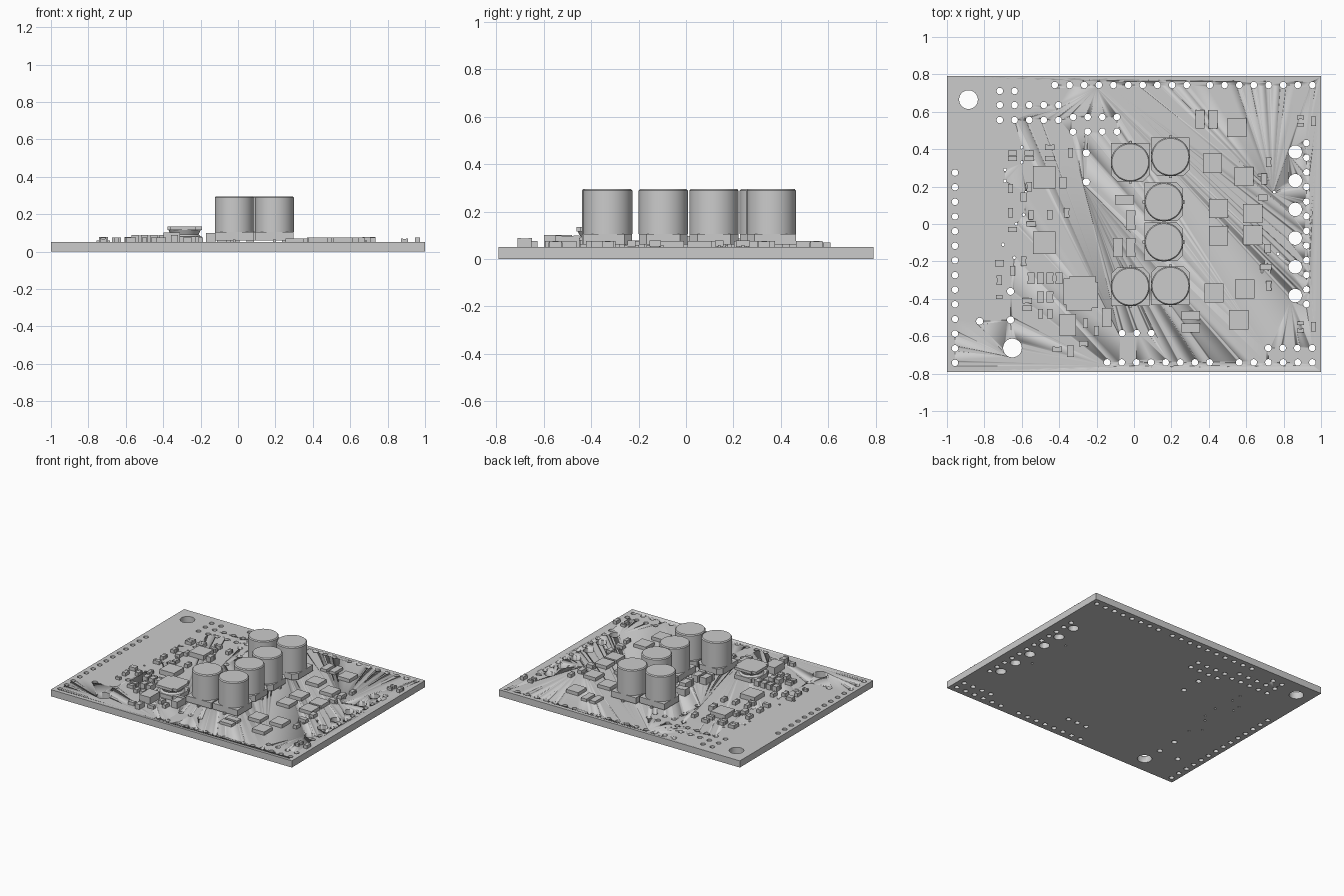
import bpy, bmesh
from math import radians
from mathutils import Matrix, Vector

default_cube = bpy.data.objects.get("Cube")
if default_cube:
    bpy.data.objects.remove(default_cube, do_unlink=True)

UNIT = 0.01          # layout figures below are in hundredths
BOARD_TOP = 0.05
PITCH = 7.83         # spacing of the pin holes

grey = bpy.data.materials.new("plain grey")
grey.use_nodes = True
grey.diffuse_color = (0.6, 0.6, 0.6, 1)
grey.node_tree.nodes["Principled BSDF"].inputs["Base Color"].default_value = grey.diffuse_color


def box(bm, width, depth, bottom, top, x=0, y=0):
    """Add a box standing between two heights above the board."""
    place = Matrix.Translation(Vector((x, y, (bottom + top) / 2)) * UNIT)
    scale = Matrix.Diagonal((width * UNIT, depth * UNIT, (top - bottom) * UNIT, 1))
    bmesh.ops.create_cube(bm, size=1, matrix=place @ scale)


def drum(bm, radius, bottom, top, top_radius=None, x=0, y=0, sides=48):
    """Add a round or tapered section between two heights."""
    place = Matrix.Translation(Vector((x, y, (bottom + top) / 2)) * UNIT)
    bmesh.ops.create_cone(bm, cap_ends=True, segments=sides, radius1=radius * UNIT,
                          radius2=(top_radius or radius) * UNIT,
                          depth=(top - bottom) * UNIT, matrix=place)


def slab(bm, outline, bottom, top):
    """Extrude a flat outline between two heights."""
    face = bm.faces.new([bm.verts.new(Vector((x, y, bottom)) * UNIT) for x, y in outline])
    raised = bmesh.ops.extrude_face_region(bm, geom=[face])["geom"]
    lifted = [v for v in raised if isinstance(v, bmesh.types.BMVert)]
    bmesh.ops.translate(bm, vec=(0, 0, (top - bottom) * UNIT), verts=lifted)
    bmesh.ops.recalc_face_normals(bm, faces=bm.faces)


def finish(bm, name):
    """Turn the bmesh into a grey mesh with crisp corners and smooth curves."""
    for face in bm.faces:
        face.smooth = True
    for edge in bm.edges:
        edge.smooth = edge.calc_face_angle(0) < radians(30)
    mesh = bpy.data.meshes.new(name)
    bm.to_mesh(mesh)
    bm.free()
    mesh.materials.append(grey)
    return mesh


def add_object(name, mesh, x=0, y=0, z=0.0, turn=0):
    obj = bpy.data.objects.new(name, mesh)
    obj.location = (x * UNIT, y * UNIT, z)
    obj.rotation_euler.z = radians(turn)
    bpy.context.scene.collection.objects.link(obj)
    return obj


def populate(name, mesh, spots, turn=0):
    """Place copies of one component on the board."""
    for x, y in spots:
        add_object(name, mesh, x, y, BOARD_TOP, turn)


def chip(name, width, depth, height):
    bm = bmesh.new()
    box(bm, width, depth, 0, height)
    return finish(bm, name)


def passive(name, length, width, height):
    """Two metal ends around a slightly thinner body, lying along x."""
    bm = bmesh.new()
    end = length / 4
    box(bm, length - end, width * 0.94, 0, height * 0.93)
    for side in (-1, 1):
        box(bm, end, width, 0, height, x=side * (length - end) / 2)
    return finish(bm, name)


def leaded(name, length, width, height, leads):
    """Moulded body with thin foot leads at the given positions."""
    bm = bmesh.new()
    box(bm, length, width, 0.2, height)
    for x, y in leads:
        box(bm, 1.6, 1.2, 0, 0.8, x, y)
    return finish(bm, name)


# Circuit board
bm = bmesh.new()
box(bm, 200, 158, 0, BOARD_TOP / UNIT)
board = add_object("circuit_board", finish(bm, "circuit_board"))

# Pin hole runs: start x, start y, count, along x or y
hole_runs = [
    (-95.7, 27.5, 14, "y"), (92.2, 43.3, 12, "y"),
    (-42.3, 74.3, 10, "x"), (40.6, 74.3, 8, "x"),
    (-14.4, -74, 8, "x"), (56.2, -74, 6, "x"), (71.7, -66.3, 4, "x"),
    (-71.7, 71.1, 2, "x"), (-71.7, 63.6, 5, "x"), (-71.7, 55.6, 5, "x"),
    (-32.6, 57.2, 4, "x"), (-32.6, 49.4, 4, "x"), (-6.4, -58.3, 3, "x"),
]
single_holes = [(-25.5, 38), (-25.5, 22.5), (-82.5, -52), (-66, -36), (-66, -51.3)]
vias = [(-60, 41), (-69, 29), (-69, 23), (-58, 17), (-59, 5), (-70, -11),
        (-64, -18), (75, 17), (77, -16), (-60, 33), (-63, 0)]
mounting_holes = [(-88.5, 66.5), (-65, -66.3)]

cut = bmesh.new()


def drill(x, y, radius, sides=20):
    drum(cut, radius, -3, 9, x=x, y=y, sides=sides)


for x, y, count, axis in hole_runs:
    for i in range(count):
        drill(x + (i * PITCH if axis == "x" else 0), y - (i * PITCH if axis == "y" else 0), 1.75)
for x, y in single_holes:
    drill(x, y, 1.9)
for x, y in vias:
    drill(x, y, 0.8, 12)
for x, y in mounting_holes:
    drill(x, y, 5, 40)
for i in range(6):
    drill(86.2, 38.5 - i * 15.35, 3.6, 32)

cutter = add_object("hole_cutter", finish(cut, "hole_cutter"))
cutter.hide_render = True
drilling = board.modifiers.new("holes", "BOOLEAN")
drilling.operation = "DIFFERENCE"
drilling.solver = "EXACT"
drilling.object = cutter
bpy.context.view_layer.objects.active = board
bpy.ops.object.modifier_apply(modifier="holes")
bpy.data.objects.remove(cutter, do_unlink=True)

# Can capacitors on chamfered plastic bases
bm = bmesh.new()
half, corner = 10.3, 7
slab(bm, [(-half, -half), (corner, -half), (half, -corner),
          (half, corner), (corner, half), (-half, half)], 1, 5.5)
drum(bm, 10.4, 5.5, 23.8)
drum(bm, 10.4, 23.8, 24.5, 9.8)
for side in (-1, 1):
    box(bm, 4, 1.5, 0, 1.4, x=side * 9.4)
can = finish(bm, "can_capacitor")
populate("can_capacitor_rear", can, [(-2, 33), (19.5, 36)], -90)
populate("can_capacitor_middle", can, [(16, 11.8), (16, -9.6)])
populate("can_capacitor_front", can, [(-2, -33.5), (19.5, -33)], 90)

# Power inductor: notched base, waisted core and notched top plate
bm = bmesh.new()
side, notch, step = 9.2, 6, 7.8
quarter = [(side, -notch), (side, notch), (step, notch), (step, side)]
outline = []
for i in range(4):
    spin = Matrix.Rotation(radians(90 * i), 2)
    outline += [spin @ Vector(p) for p in quarter]
slab(bm, outline, 0, 3)
drum(bm, 8.6, 3, 4.2, 7.4)
drum(bm, 7.4, 4.2, 6.5, 8.6)
slab(bm, outline, 6.5, 8.5)
populate("power_inductor", finish(bm, "power_inductor"), [(-28.5, -37)])

# Flat chips
populate("controller_chip", chip("controller_chip", 12, 12, 3.5), [(-48, 25), (-48, -10)])
populate("driver_chip", chip("driver_chip", 8.8, 12, 5.2), [(-35.5, -54)])
populate("power_switch", chip("power_switch", 10.2, 10.2, 2.5),
         [(55, 51.5), (42, 32.5), (58.8, 25.3), (45.2, 8.2), (63.5, 5.7),
          (45.2, -6.3), (63.5, -6), (42.7, -37), (59.2, -34.8), (56, -51.2)])

# Sense resistors and block capacitors
sense = chip("sense_resistor", 10, 4.8, 2)
populate("sense_resistor", sense, [(30.3, -49), (30.3, -55.7)])
populate("sense_resistor", sense, [(35.2, 56), (42.2, 56)], 90)
block = passive("block_capacitor", 10.2, 5.2, 5)
populate("block_capacitor", block, [(-5, 13)])
populate("block_capacitor", block, [(-1.8, 2), (-8.6, -12.6), (-1.8, -12.6), (-14.5, -50)], 90)

# Small passives
medium = passive("medium_passive", 6, 3.8, 3.8)
populate("medium_passive", medium,
         [(-55, -29), (-50, -29), (-45, -29), (-40, -29), (-50, -39),
          (-45, -39), (-34, -68), (-38, 22)], 90)
small = passive("small_passive", 5, 2.8, 2.6)
populate("small_passive", small,
         [(-65, 38), (-65, 35), (-56, 38), (-56, 35), (-45, 41), (-45, 35), (-65, -3),
          (-57, -41), (-57, -45), (-27, -64), (-41, -67), (-55, 0)])
populate("small_passive", small,
         [(-34, 38), (-36, 6), (-66, 19), (-66, 6), (-65, -25), (-59, -20), (-72, -30),
          (-26, -53), (-20, -57), (-50, -48), (-45, -48), (-56, 20), (-55, 5), (-45, 5),
          (72, 33), (72, -33), (96, 55), (96, -55)], 90)
lamp = passive("indicator_lamp", 3.6, 2, 2)
populate("indicator_lamp", lamp, [(89, 57), (89, 53), (89, -53), (89, -57), (-72, -39)])

# Diodes and three-leg transistors
diode = leaded("diode", 4.8, 3.6, 2.8, [(-2.8, 0), (2.8, 0)])
populate("diode", diode, [(69, 14), (-72, -21)])
populate("diode", diode, [(-59, 14.5), (71.5, -13)], 90)
transistor = leaded("transistor", 3.4, 6, 2.8, [(-2.3, -2), (-2.3, 2), (2.3, 0)])
populate("transistor", transistor, [(69.5, 24)])
populate("transistor", transistor, [(70.5, -23)], 90)
